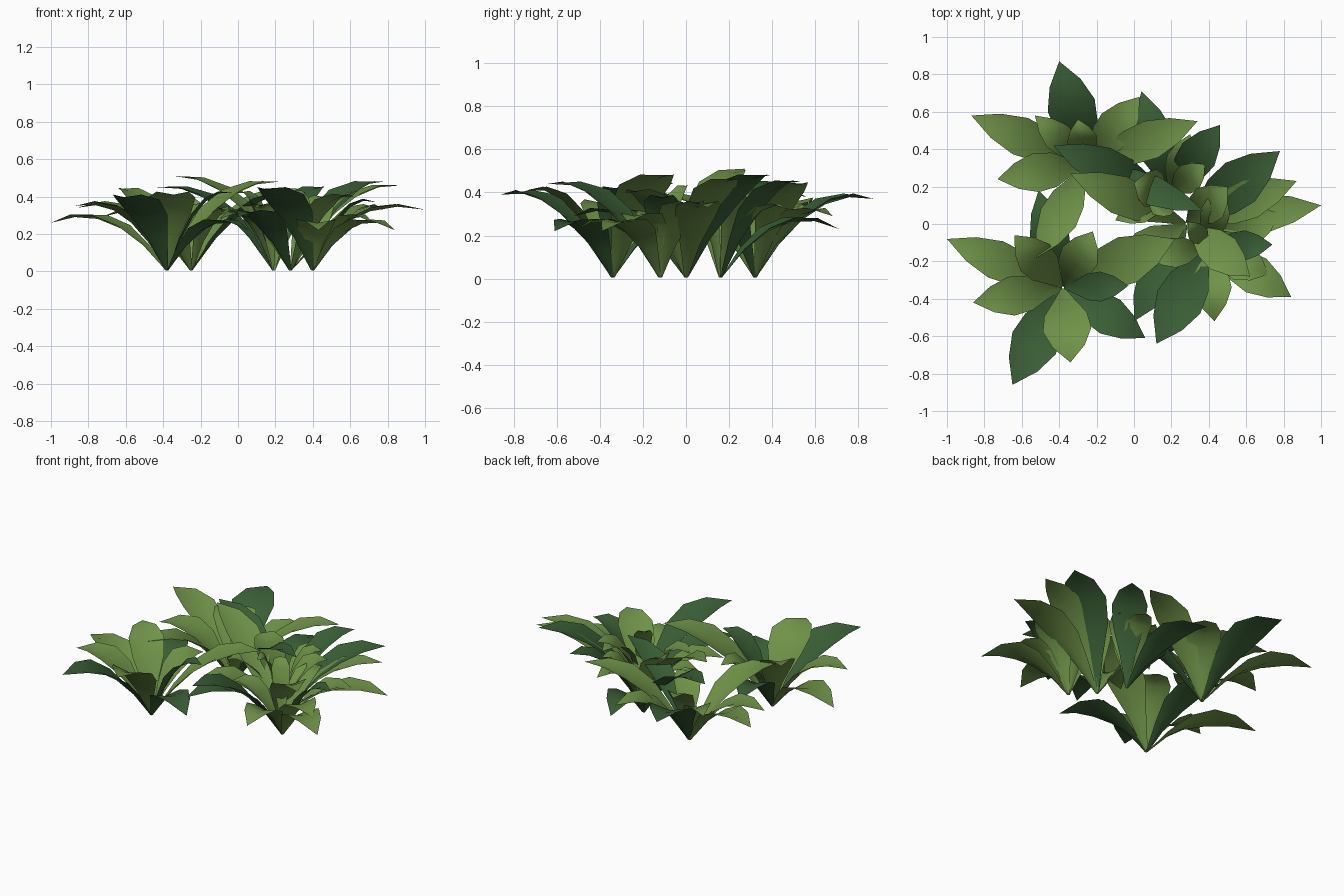
import bpy
from mathutils import Vector

if "Cube" in bpy.data.objects:
    bpy.data.objects.remove(bpy.data.objects["Cube"], do_unlink=True)


def make_material(name, rgb):
    mat = bpy.data.materials.new(name)
    mat.use_nodes = True
    color = (*rgb, 1)
    mat.diffuse_color = color
    mat.node_tree.nodes["Principled BSDF"].inputs["Base Color"].default_value = color
    return mat


MATERIALS = [make_material("light leaf green", (.16, .29, .066)),
             make_material("dark leaf green", (.043, .115, .037))]
LIGHT, DARK = range(2)

# Half widths of the leaf sizes
SLIM, SMALL, MEDIUM, WIDE = .055, .08, .105, .13

# Leaf outline: position along the midrib, relative half width
OUTLINE = [(0, .08), (.2, .45), (.4, .88), (.6, 1), (.8, .66), (1, 0)]


def add_leaf(verts, faces, base, tip, half):
    """Arching leaf, gently folded along its midrib, from base to tip."""
    span = tip - base
    flat = Vector((span.x, span.y, 0))
    outward = flat.normalized()
    side = Vector((-outward.y, outward.x, 0))
    # low leaves droop at the tip, high leaves keep rising
    bend = base + flat * .48 + Vector((0, 0, .26 + .48 * span.z))
    start = len(verts)
    for t, w in OUTLINE:
        mid = base * (1 - t) ** 2 + bend * (2 * t * (1 - t)) + tip * t ** 2
        # edges are lifted and pulled toward the crown so the leaf is cupped
        fold = Vector((0, 0, .2)) - outward * (.25 * (1 - t))
        for s in (-1, 0, 1):
            verts.append(mid + (side * s + fold * abs(s)) * (half * w))
    last = len(OUTLINE) - 2
    for row in range(last + 1):
        a = start + row * 3
        for k in (a, a + 1):
            if row == last:
                faces.append((k, a + 4, k + 1))
            else:
                faces.append((k, k + 3, k + 4, k + 1))


def grow_plant(name, x, y, leaves):
    """One clump: every leaf is (tip x, tip y, tip z, half width, colour)."""
    verts, faces, colors = [], [], []
    base = Vector((x, y, .005))
    for tx, ty, tz, half, color in leaves:
        before = len(faces)
        tip = Vector((tx, ty, tz))
        outward = Vector((tx - x, ty - y, 0)).normalized()
        add_leaf(verts, faces, base + outward * .006, tip, half)
        colors += [color] * (len(faces) - before)
    mesh = bpy.data.meshes.new(name)
    mesh.from_pydata(verts, [], faces)
    for mat in MATERIALS:
        mesh.materials.append(mat)
    for poly, color in zip(mesh.polygons, colors):
        poly.material_index = color
        poly.use_smooth = True
    # leaves face upward
    if sum(p.normal.z for p in mesh.polygons) < 0:
        mesh.flip_normals()
    mesh.update()
    plant = bpy.data.objects.new(name, mesh)
    bpy.context.collection.objects.link(plant)


grow_plant("front_right_plant", -.38, -.34, [
    (-1, -.08, .26, MEDIUM, LIGHT),
    (-.86, -.42, .34, MEDIUM, LIGHT),
    (-.65, -.86, .39, WIDE, DARK),
    (-.34, -.74, .41, WIDE, LIGHT),
    (.06, -.61, .22, MEDIUM, DARK),
    (-.03, -.33, .42, SMALL, DARK),
    (-.51, .18, .28, MEDIUM, DARK),
    (-.64, -.06, .44, MEDIUM, LIGHT),
    (.22, -.08, .48, WIDE, LIGHT),
    (-.22, -.04, .34, MEDIUM, LIGHT),
])

grow_plant("back_right_plant", -.25, .32, [
    (-.40, .87, .37, WIDE, DARK),
    (-.87, .58, .35, MEDIUM, LIGHT),
    (-.73, .24, .29, MEDIUM, LIGHT),
    (-.52, -.18, .38, MEDIUM, LIGHT),
    (.03, .68, .29, MEDIUM, LIGHT),
    (.34, .55, .44, MEDIUM, LIGHT),
    (-.53, .58, .33, SMALL, LIGHT),
    (-.30, .56, .38, SMALL, LIGHT),
    (-.05, .08, .32, SMALL, LIGHT),
    (.37, .07, .42, SMALL, DARK),
])

grow_plant("back_left_plant", .19, .16, [
    (.46, .53, .45, MEDIUM, DARK),
    (-.43, .42, .45, MEDIUM, DARK),
    (.04, .71, .23, MEDIUM, DARK),
    (.30, .48, .32, SMALL, LIGHT),
    (.10, .05, .34, SMALL, LIGHT),
    (0, .22, .42, MEDIUM, LIGHT),
    (.38, .32, .37, SMALL, LIGHT),
    (-.10, .02, .30, SMALL, LIGHT),
])

grow_plant("middle_left_plant", .28, 0, [
    (1, .10, .33, MEDIUM, LIGHT),
    (.87, .23, .46, MEDIUM, LIGHT),
    (.78, .39, .48, WIDE, DARK),
    (-.34, .27, .51, MEDIUM, LIGHT),
    (0, -.52, .29, MEDIUM, DARK),
    (-.10, -.24, .28, MEDIUM, LIGHT),
    (.62, -.28, .40, MEDIUM, LIGHT),
    (.50, .20, .39, MEDIUM, LIGHT),
])

grow_plant("front_left_plant", .40, -.12, [
    (.84, -.39, .22, MEDIUM, LIGHT),
    (.74, -.11, .37, SMALL, DARK),
    (.43, -.52, .22, MEDIUM, LIGHT),
    (.12, -.64, .44, WIDE, DARK),
    (.72, -.27, .26, MEDIUM, LIGHT),
    (.78, .06, .33, MEDIUM, LIGHT),
    (.29, .01, .43, SLIM, LIGHT),
    (.07, -.18, .28, SMALL, LIGHT),
    (.46, .20, .34, SMALL, LIGHT),
])
